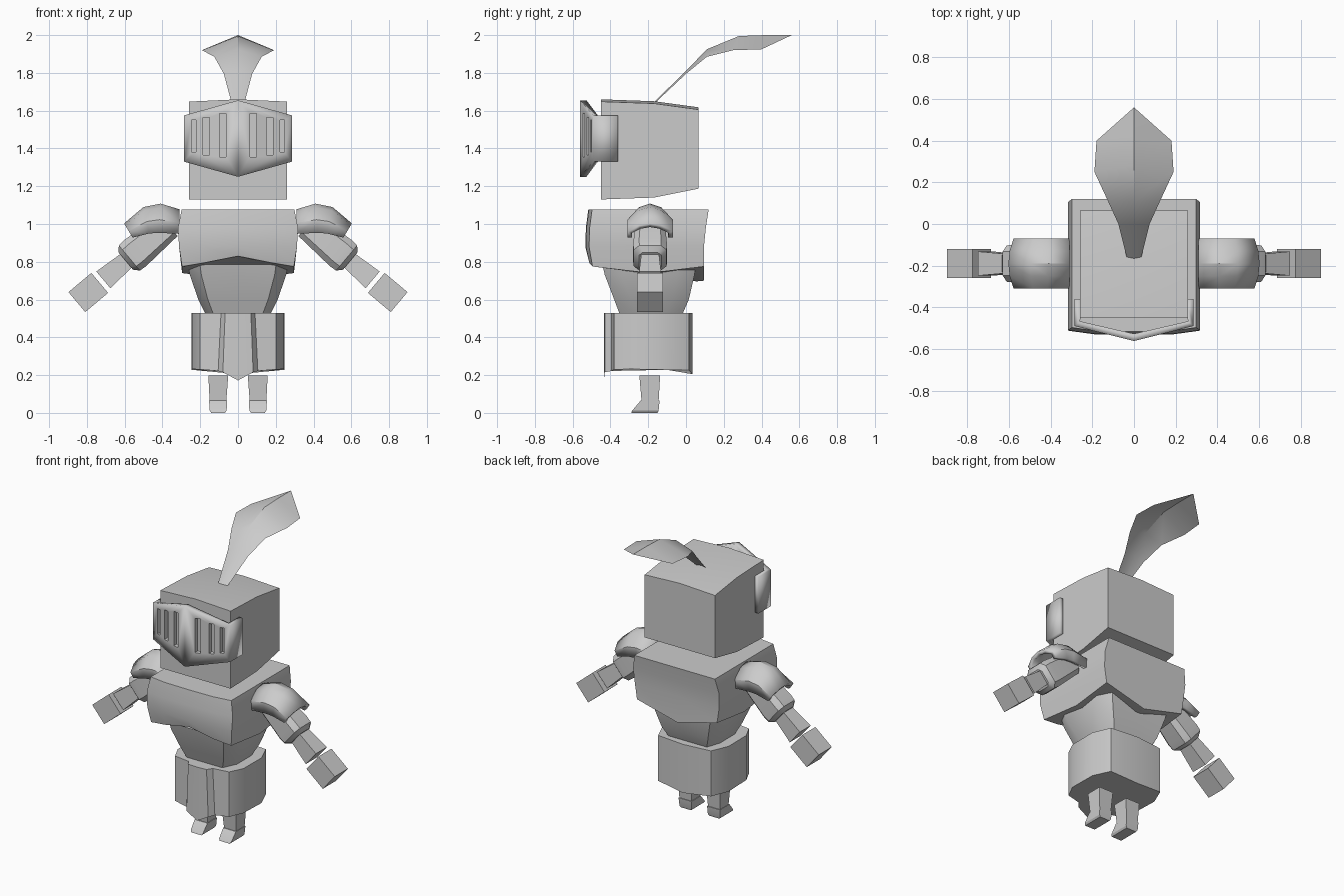
import bpy, bmesh, math
from mathutils import Vector

if "Cube" in bpy.data.objects:
    bpy.data.objects.remove(bpy.data.objects["Cube"])


def loft(name, rings, closed=True, caps=True, mirror=False, solid=0):
    """Skin a list of equal-length point rings."""
    bm = bmesh.new()
    vs = [[bm.verts.new(p) for p in r] for r in rings]
    n = len(rings[0])
    for a, b in zip(vs, vs[1:]):
        for i in range(n if closed else n - 1):
            j = (i + 1) % n
            bm.faces.new((a[i], a[j], b[j], b[i]))
    if caps:
        bm.faces.new(vs[0])
        bm.faces.new(vs[-1])
    bmesh.ops.remove_doubles(bm, verts=bm.verts, dist=1e-5)
    bmesh.ops.recalc_face_normals(bm, faces=bm.faces)
    me = bpy.data.meshes.new(name)
    bm.to_mesh(me)
    bm.free()
    ob = bpy.data.objects.new(name, me)
    bpy.context.collection.objects.link(ob)
    if solid:
        m = ob.modifiers.new("Thickness", 'SOLIDIFY')
        m.thickness, m.offset = solid, -1
    if mirror:
        m = ob.modifiers.new("Mirror", 'MIRROR')
        m.use_mirror_merge = False
    return ob


def both(half):
    """Complete a half ring that runs from front centre to back centre."""
    return half + [(-x, y, z) for x, y, z in reversed(half[1:-1])]


def rect(x0, x1, y0, y1, z):
    return [(x0, y0, z), (x1, y0, z), (x1, y1, z), (x0, y1, z)]


# Helmet: box with a slightly ridged, tapering back
loft("helmet", [[(-.26, y, zb), (.26, y, zb), (.26, y, zt - .012), (0, y, zt), (-.26, y, zt - .012)]
                for y, zb, zt in ((-.45, 1.13, 1.66), (-.17, 1.14, 1.65), (.065, 1.187, 1.618))])

# Visor: pointed plate wrapped round the helmet, with vertical slots
cols = [(-.285, -.36, 1.33, 1.575), (-.285, -.49, 1.33, 1.575), (0, -.562, 1.25, 1.655),
        (.285, -.49, 1.33, 1.575), (.285, -.36, 1.33, 1.575)]
visor = loft("visor", [[(x, y, a), (x, y, b)] for x, y, a, b in cols],
             closed=False, caps=False, solid=.035)
if visor.data.polygons[1].normal.y > 0:
    visor.data.flip_normals()
slots = bpy.data.meshes.new("visor_slot_cutter")
bm = bmesh.new()
for s in (-1, 1):
    for x, w, z0, z1 in ((.08, .035, 1.355, 1.585), (.168, .033, 1.365, 1.565), (.234, .025, 1.38, 1.55)):
        r = bmesh.ops.create_cube(bm, size=1)
        bmesh.ops.scale(bm, vec=(w, .154, z1 - z0), verts=r["verts"])
        bmesh.ops.translate(bm, vec=(s * x, -.53, (z0 + z1) / 2), verts=r["verts"])
bm.to_mesh(slots)
bm.free()
cutter = bpy.data.objects.new("visor_slot_cutter", slots)
bpy.context.collection.objects.link(cutter)
cutter.hide_render = True
cutter.display_type = 'WIRE'
m = visor.modifiers.new("Slots", 'BOOLEAN')
m.operation, m.object, m.solver = 'DIFFERENCE', cutter, 'EXACT'

# Plume: thin leaf with a raised middle (y, half width, middle z, edge y, edge z)
loft("plume", [[(-w, ye, ze), (0, y, z), (w, ye, ze)] for y, w, z, ye, ze in (
    (-.17, .035, 1.645, -.16, 1.645), (0, .075, 1.81, 0, 1.795), (.11, .125, 1.925, .11, 1.885),
    (.28, .19, 1.995, .25, 1.92), (.42, .18, 2.0, .40, 1.925), (.56, 0, 2.0, .56, 2.0))],
     closed=False, caps=False)


# Chest: boxy breastplate with a scalloped lower rim and inner lip
def chest_ring(w, f, b, z):
    return both([(0, f, z[0]), (w * .6, f + .003, z[1]), (w, f + .02, z[2]),
                 (w, -.19, z[3]), (w, b, z[4]), (0, b, z[5])])


rim = (.83, .795, .775, .74, .775, .70)
loft("chest", [chest_ring(.298, -.517, .12, [1.078] * 6),
               chest_ring(.318, -.53, .105, [.98] * 6),
               chest_ring(.312, -.533, .095, [.88] * 6),
               chest_ring(.296, -.515, .095, rim),
               chest_ring(.262, -.47, .055, [z - .004 for z in rim])])


# Abdomen: tapering waist
def waist_ring(w, f, b, z):
    return both([(0, f, z), (w * .76, f, z), (w, f + .09, z), (w, b - .09, z), (w * .82, b, z), (0, b, z)])


loft("abdomen", [waist_ring(.275, -.455, .06, .84), waist_ring(.255, -.43, .045, .73),
                 waist_ring(.21, -.38, .015, .60), waist_ring(.17, -.35, -.02, .52)])


# Skirt: angled side panels with a raised, pointed centre panel
def skirt_ring(t, zs):
    pts = [(0, -.435), (.068 + .012 * t, -.43), (.09 + .015 * t, -.395), (.2, -.38),
           (.243, -.29), (.245, -.1), (.195, .015), (0, .035)]
    return both([(x, y, z) for (x, y), z in zip(pts, zs)])


loft("skirt", [skirt_ring(0, [.53] * 8), skirt_ring(.5, [.38] * 8),
               skirt_ring(1, (.172, .215, .222, .23, .232, .228, .226, .205))])

# Legs and boots
loft("leg", [rect(.052, .157, -.247, -.137, .198), rect(.062, .15, -.235, -.145, .06)], mirror=True)
loft("boot", [rect(.058, .153, -.24, -.14, .065), rect(.06, .15, -.285, -.145, .012),
              rect(.068, .142, -.29, -.15, 0)], mirror=True)

# Shoulder guard: arch swept outward and down (top x, top z, depth vector)
arch = [(-.12, 1), (-.12, .55), (-.06, .13), (0, 0), (.06, .13), (.12, .55), (.12, 1)]
loft("shoulder_guard", [[(x + dx * k, -.19 + y, z + dz * k) for y, k in arch] for x, z, dx, dz in (
    (.31, 1.078, 0, -.13), (.41, 1.108, .01, -.155), (.5, 1.09, -.03, -.14), (.603, 1.003, -.045, -.075))],
     closed=False, caps=False, mirror=True, solid=.025)

# Arms: chamfered square sections along one slanted axis
axis = Vector((.766, 0, -.643))
up = Vector((.643, 0, .766))
elbow = Vector((.575, -.19, .82))


def arm_part(name, stations, c):
    section = [(1, c), (c, 1), (-c, 1), (-1, c), (-1, -c), (-c, -1), (c, -1), (1, -c)]
    if c == 1:
        section = section[::2]
        section = [(1, 1), (-1, 1), (-1, -1), (1, -1)]
    loft(name, [[elbow + axis * t + Vector((0, a * h, 0)) + up * (b * h) for a, b in section]
                for t, h in stations], mirror=True)


arm_part("upper_arm", ((-.27, .075), (-.04, .09), (.0, .087), (.025, .06)), .65)
arm_part("forearm", ((0, .045), (.18, .058)), 1)
arm_part("hand", ((.205, .069), (.363, .069)), 1)

# Soft shading within panels, sharp edges kept
bpy.ops.object.select_all(action='DESELECT')
for ob in bpy.context.scene.objects:
    if ob != cutter:
        ob.select_set(True)
        bpy.context.view_layer.objects.active = ob
bpy.ops.object.shade_smooth_by_angle(angle=math.radians(30))
